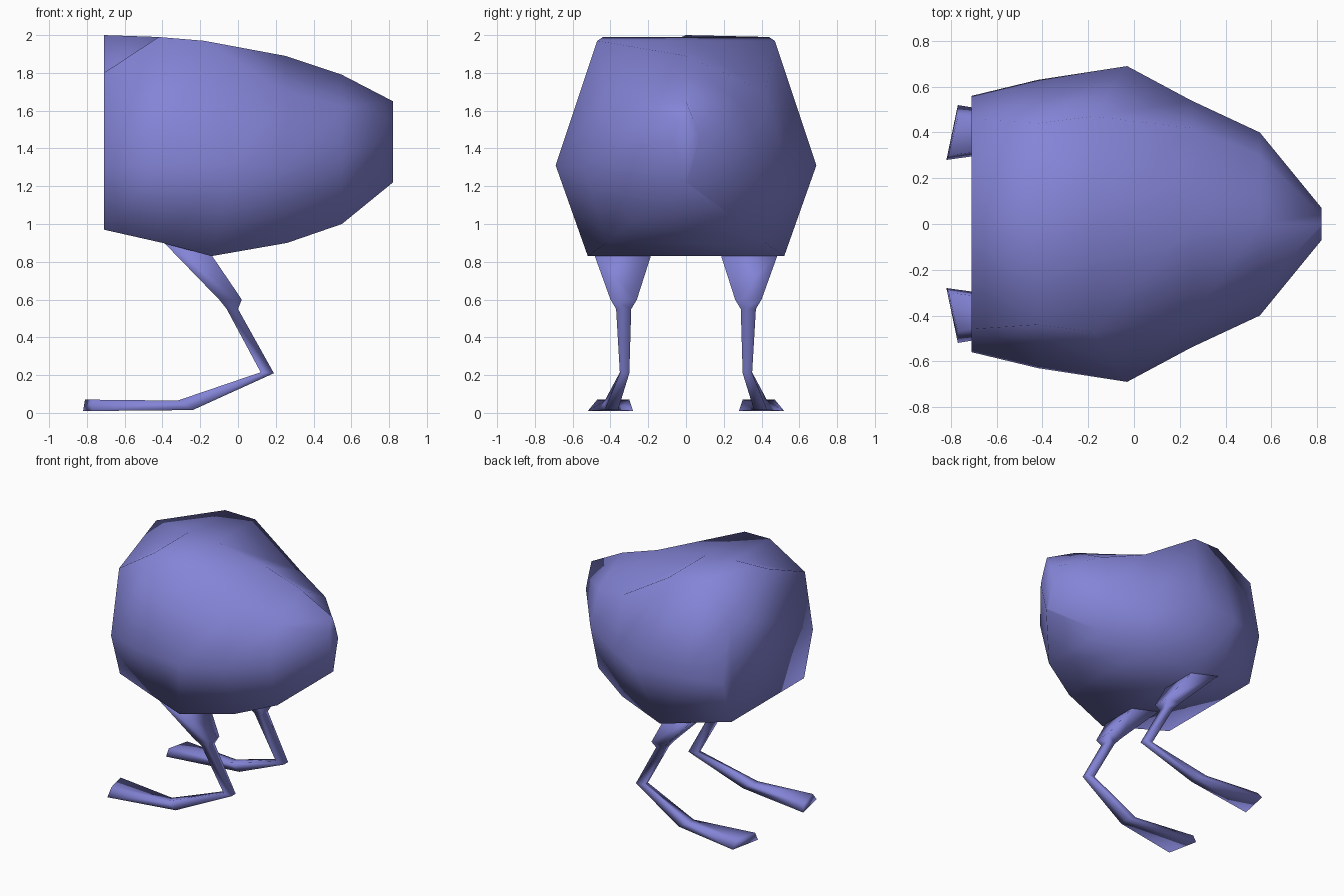
import bpy
import bmesh

cube = bpy.data.objects.get("Cube")
if cube:
    bpy.data.objects.remove(cube, do_unlink=True)

# One flat colour for the whole creature
COLOUR = (0.23, 0.23, 0.68, 1.0)
skin = bpy.data.materials.new("periwinkle skin")
skin.use_nodes = True
skin.diffuse_color = COLOUR
bsdf = next(n for n in skin.node_tree.nodes if n.type == "BSDF_PRINCIPLED")
bsdf.inputs["Base Color"].default_value = COLOUR


def loft(name, rings):
    """Skin a row of matching closed rings, cap both ends, shade smooth."""
    bm = bmesh.new()
    loops = [[bm.verts.new(point) for point in ring] for ring in rings]
    for near, far in zip(loops, loops[1:]):
        count = len(near)
        for i in range(count):
            j = (i + 1) % count
            bm.faces.new((near[i], near[j], far[j], far[i]))
    bm.faces.new(loops[0])
    bm.faces.new(loops[-1])
    bmesh.ops.recalc_face_normals(bm, faces=bm.faces)
    mesh = bpy.data.meshes.new(name)
    bm.to_mesh(mesh)
    bm.free()
    mesh.shade_smooth()
    mesh.materials.append(skin)
    obj = bpy.data.objects.new(name, mesh)
    bpy.context.collection.objects.link(obj)
    return obj


# Body: half of a seven-sided section (ridge, shoulder, flank, belly), mirrored in y
def body_ring(ridge, shoulder, flank, belly):
    half = [shoulder, flank, belly]
    mirrored = [(x, -y, z) for x, y, z in reversed(half)]
    return [ridge] + half + mirrored


body_sections = [
    ((-.71, 0, 2.0), (-.71, .46, 1.8), (-.71, .56, 1.31), (-.71, .45, .97)),
    ((-.42, 0, 1.99), (-.42, .44, 1.99), (-.42, .63, 1.31), (-.4, .5, .9)),
    ((-.18, 0, 1.97), (-.18, .47, 1.97), (-.03, .69, 1.31), (-.14, .52, .83)),
    ((.25, 0, 1.89), (.25, .42, 1.7), (.25, .54, 1.31), (.26, .42, .9)),
    ((.55, 0, 1.79), (.55, .3, 1.62), (.55, .4, 1.36), (.55, .3, 1.0)),
    ((.82, 0, 1.65), (.82, .04, 1.55), (.82, .07, 1.46), (.82, .01, 1.22)),
]
loft("body", [body_ring(*section) for section in body_sections])


# Legs: four-sided sections, each from a front edge and a back edge in profile
def leg_ring(front, back, inner, outer, side):
    (fx, fz), (bx, bz) = front, back
    corners = [(fx, inner, fz), (fx, outer, fz), (bx, outer, bz), (bx, inner, bz)]
    return [(x, side * y, z) for x, y, z in corners]


def toe_ring(side):
    corners = [(-.81, .3, .07), (-.77, .47, .07), (-.77, .52, .01), (-.82, .28, .01)]
    return [(x, side * y, z) for x, y, z in corners]


leg_sections = [
    ((-.42, .93), (-.15, .85), .18, .49),    # hip
    ((-.10, .60), (.02, .60), .26, .40),     # thigh end
    ((-.06, .55), (.00, .55), .29, .37),     # shin top
    ((.12, .215), (.19, .21), .30, .35),     # hock
    ((-.32, .065), (-.24, .015), .36, .43),  # heel
]
for name, side in (("back_leg", 1), ("front_leg", -1)):
    rings = [leg_ring(*section, side) for section in leg_sections]
    loft(name, rings + [toe_ring(side)])
